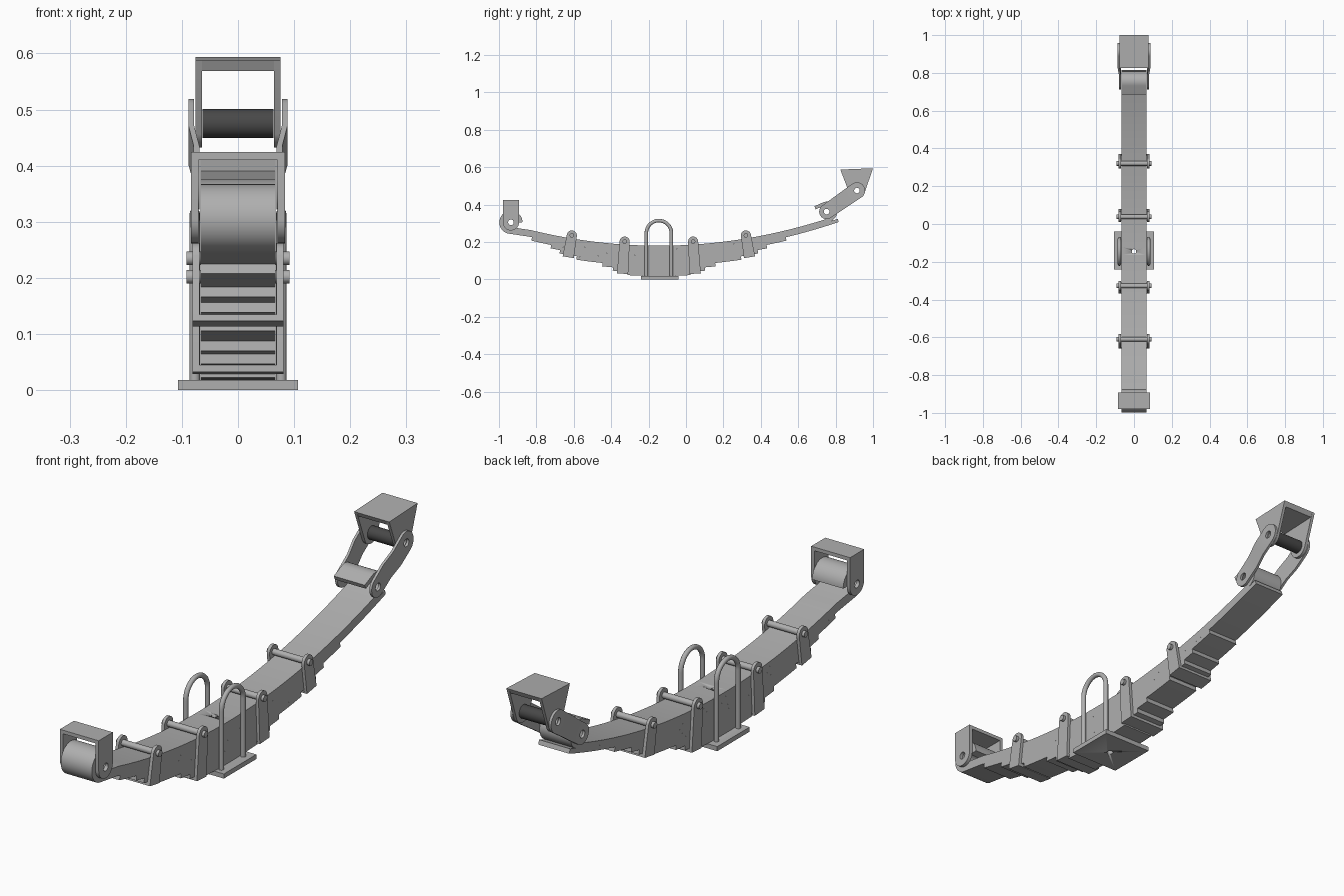
import bpy, bmesh, math
from mathutils import Vector

if "Cube" in bpy.data.objects:
    bpy.data.objects.remove(bpy.data.objects["Cube"])

def material(name, v):
    m = bpy.data.materials.new(name)
    m.diffuse_color = (v, v, v, 1)
    m.use_nodes = True
    m.node_tree.nodes["Principled BSDF"].inputs["Base Color"].default_value = m.diffuse_color
    return m

STEEL = material("grey_steel", 0.43)
RUBBER = material("dark_rubber", 0.065)

def finish(name, bm, mat=STEEL):
    bmesh.ops.recalc_face_normals(bm, faces=bm.faces)
    me = bpy.data.meshes.new(name)
    bm.to_mesh(me)
    bm.free()
    for p in me.polygons:
        p.use_smooth = True
    me.set_sharp_from_angle(angle=math.radians(35))
    me.materials.append(mat)
    ob = bpy.data.objects.new(name, me)
    bpy.context.collection.objects.link(ob)
    return ob

def arc(c, r, a0, a1, n=16):
    """Points of an arc in the side plane (y, z), angles in degrees."""
    return [(c[0] + r * math.cos(math.radians(a0 + (a1 - a0) * i / n)),
             c[1] + r * math.sin(math.radians(a0 + (a1 - a0) * i / n))) for i in range(n + 1)]

def circle(c, r, n=24):
    return arc(c, r, 0, 360, n)[:-1]

def plate_bm(loops, x0, x1):
    """Side-plane outline (plus hole loops) extruded from x0 to x1."""
    bm = bmesh.new()
    for loop in loops:
        vs = [bm.verts.new((x0, y, z)) for y, z in loop]
        for a, b in zip(vs, vs[1:] + vs[:1]):
            bm.edges.new((a, b))
    bmesh.ops.triangle_fill(bm, use_beauty=True, edges=bm.edges[:], normal=(1, 0, 0))
    ext = bmesh.ops.extrude_face_region(bm, geom=bm.faces[:], use_keep_orig=True)
    new = [g for g in ext["geom"] if isinstance(g, bmesh.types.BMVert)]
    bmesh.ops.translate(bm, verts=new, vec=(x1 - x0, 0, 0))
    return bm

def plate(name, loops, x0, x1, mat=STEEL):
    return finish(name, plate_bm(loops, x0, x1), mat)

def sweep(name, path, profile):
    """Sweep an (x, normal) profile along a path in the side plane."""
    bm = bmesh.new()
    rings = []
    for i, p in enumerate(path):
        a, b = path[max(i - 1, 0)], path[min(i + 1, len(path) - 1)]
        t = Vector((b[0] - a[0], b[1] - a[1])).normalized()
        rings.append([bm.verts.new((x, p[0] - t.y * n, p[1] + t.x * n)) for x, n in profile])
    k = len(profile)
    for r, s in zip(rings, rings[1:]):
        for j in range(k):
            bm.faces.new((r[j], r[(j + 1) % k], s[(j + 1) % k], s[j]))
    bm.faces.new(rings[0])
    bm.faces.new(rings[-1])
    return finish(name, bm)

# Spring shape: parabola about the axle centre
C, K, TOP, T, W = -0.145, 0.178, 0.18, 0.018, 0.067

def frame(y):
    """Top surface point, tangent and normal of the spring at y."""
    t = Vector((1, 2 * K * (y - C))).normalized()
    return Vector((y, TOP + K * (y - C) ** 2)), t, Vector((-t.y, t.x))

def leaf_path(i, y0, y1, n=36):
    pts = []
    for j in range(n + 1):
        p, t, nrm = frame(y0 + (y1 - y0) * j / n)
        pts.append(tuple(p - nrm * T * (i + 0.5)))
    return pts

FRONT_EYE, REAR_EYE, HANGER_EYE = (-0.936, 0.305), (0.752, 0.362), (0.914, 0.475)
rect = [(-W, -T / 2), (W, -T / 2), (W, T / 2), (-W, T / 2)]

# Main leaf: rolled front eye, hairpin rear eye
path = leaf_path(0, -0.83, 0.765)
end, t, nrm = frame(0.765)
end = end - nrm * T / 2
centre = end + nrm * 0.045
a = math.degrees(math.atan2(-nrm.y, -nrm.x))
hook = arc(centre, 0.045, a, a + 186, 24)
back = Vector((-math.cos(math.radians(24)), -math.sin(math.radians(24))))
tail = tuple(Vector(hook[-1]) + back * 0.05)
roll = arc(FRONT_EYE, 0.035, 0, 255, 32)
leaves = [sweep("main_leaf", roll + path + hook[1:] + [tail], rect)]
# Second leaf wraps the front eye
leaves.append(sweep("wrapper_leaf", arc(FRONT_EYE, 0.053, 0, 255, 32) + leaf_path(1, -0.83, 0.805), rect))
# Shorter leaves below
for i, h in enumerate((0.67, 0.565, 0.515, 0.425, 0.29, 0.235, 0.16)):
    leaves.append(sweep(f"lower_leaf_{i + 1}", leaf_path(i + 2, C - h, C + h), rect))

# Axle seat plate
leaves.append(plate("seat_plate", [[(-0.24, 0), (-0.04, 0), (-0.04, T), (-0.24, T)]], -0.107, 0.107))

# Centre bolt hole through the stack
bm = bmesh.new()
bmesh.ops.create_cone(bm, cap_ends=True, segments=20, radius1=0.012, radius2=0.012, depth=0.6)
bmesh.ops.translate(bm, verts=bm.verts, vec=(0, C, 0.1))
cutter = finish("bolt_hole_cutter", bm)
cutter.hide_render = True
cutter.hide_viewport = True
for ob in leaves:
    mod = ob.modifiers.new("bolt_hole", 'BOOLEAN')
    mod.operation = 'DIFFERENCE'
    mod.solver = 'EXACT'
    mod.object = cutter

# U-bolts either side of the stack
ring = [(0.0095 * math.cos(i * math.pi / 6), 0.0095 * math.sin(i * math.pi / 6)) for i in range(12)]
for s in (-1, 1):
    u = [(C - 0.067, 0.01)] + arc((C, 0.247), 0.067, 180, 0, 24) + [(C + 0.067, 0.01)]
    sweep("u_bolt", u, [(x + s * 0.077, n) for x, n in ring])

# Rebound clips: strap sides, strap bottom, bolt
for d, depth in ((-0.468, 5), (-0.184, 8), (0.184, 8), (0.468, 5)):
    p, t, nrm = frame(C + d)
    pin = p + nrm * 0.016
    low = -0.016 - depth * T

    def at(a, b):
        return tuple(pin + t * a + nrm * b)
    rim = [at(*q) for q in arc((0, 0), 0.027, 0, 180, 14)]
    for s in (-1, 1):
        plate("clip_side", [rim + [at(-0.03, low - 0.012), at(0.03, low - 0.012)]], s * 0.069, s * 0.081)
    plate("clip_bottom", [[at(-0.03, low), at(0.03, low), at(0.03, low - 0.012), at(-0.03, low - 0.012)]],
          -0.07, 0.07)
    plate("clip_bolt", [circle(pin, 0.012)], -0.092, 0.092)

# Front bracket
side = [(-0.9795, 0.424), (-0.8925, 0.424)] + arc(FRONT_EYE, 0.0435, 0, -180)
for s in (-1, 1):
    plate("front_bracket_side", [side, circle(FRONT_EYE, 0.015)], s * 0.07, s * 0.084)
plate("front_bracket_top", [[(-0.9795, 0.424), (-0.8925, 0.424), (-0.8925, 0.41), (-0.9795, 0.41)]], -0.07, 0.07)

# Rear hanger
side = [(1.0, 0.594), (0.825, 0.587)] + arc(HANGER_EYE, 0.043, 207, 333)
for s in (-1, 1):
    plate("rear_hanger_side", [side, circle(HANGER_EYE, 0.015)], s * 0.064, s * 0.076)
plate("rear_hanger_top", [[(1.0, 0.594), (0.825, 0.587), (0.834, 0.569), (0.991, 0.575)]], -0.064, 0.064)

# Hanger bushing
plate("hanger_bushing", [circle(HANGER_EYE, 0.026), circle(HANGER_EYE, 0.015)], -0.063, 0.063, RUBBER)

# Shackle arms, joggled outwards between the two eyes
lo, hi = Vector(REAR_EYE), Vector(HANGER_EYE)
axis = (hi - lo).normalized()
length = (hi - lo).length
ang = math.degrees(math.atan2(axis.y, axis.x))
outline = arc(hi, 0.044, ang - 90, ang + 90) + arc(lo, 0.04, ang + 90, ang + 270)
for s in (-1, 1):
    bm = plate_bm([outline, circle(lo, 0.015), circle(hi, 0.015)], s * 0.069, s * 0.079)
    for f in (0.35, 0.65):
        q = lo + axis * length * f
        bmesh.ops.bisect_plane(bm, geom=bm.verts[:] + bm.edges[:] + bm.faces[:], dist=1e-5,
                               plane_co=(0, q.x, q.y), plane_no=(0, axis.x, axis.y))
    for v in bm.verts:
        f = (Vector((v.co.y, v.co.z)) - lo).dot(axis) / length
        v.co.x += s * 0.009 * min(max((f - 0.35) / 0.3, 0), 1)
    finish("shackle_arm", bm)
